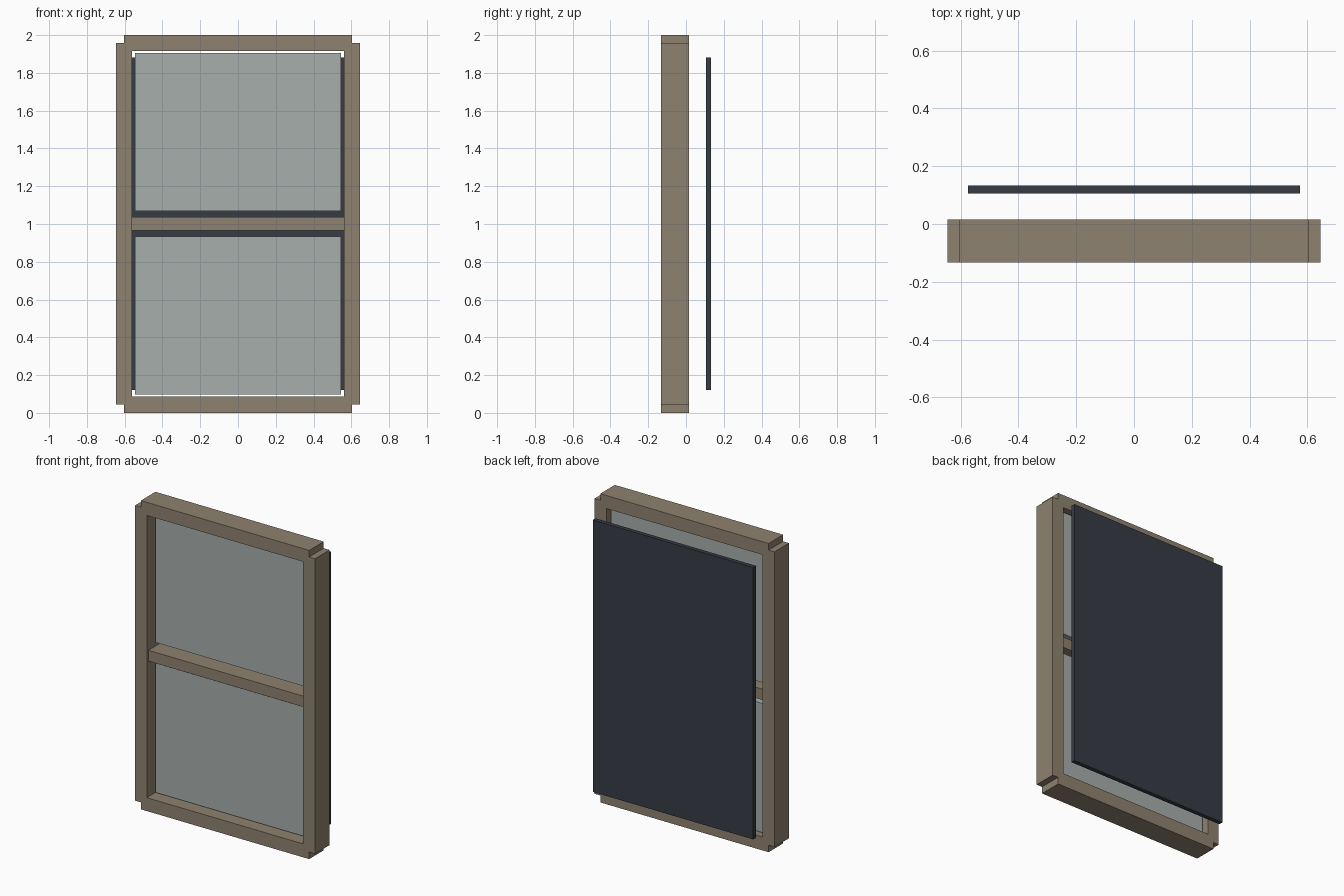
import bpy

if "Cube" in bpy.data.objects:
    bpy.data.objects.remove(bpy.data.objects["Cube"])


def material(name, color):
    m = bpy.data.materials.new(name)
    m.diffuse_color = (*color, 1)
    m.use_nodes = True
    m.node_tree.nodes["Principled BSDF"].inputs["Base Color"].default_value = m.diffuse_color
    return m


def box(name, xs, ys, zs, mat):
    """Box from (min, max) ranges on each axis."""
    bpy.ops.mesh.primitive_cube_add(size=1, location=[sum(r) / 2 for r in (xs, ys, zs)])
    ob = bpy.context.object
    ob.name = name
    ob.scale = [r[1] - r[0] for r in (xs, ys, zs)]
    bpy.ops.object.transform_apply(location=False, rotation=False, scale=True)
    ob.data.materials.append(mat)
    return ob


wood = material("frame_paint", (0.275, 0.225, 0.163))
glass = material("pane_glass", (0.39, 0.43, 0.41))
dark = material("dark_panel", (0.037, 0.045, 0.06))

DEPTH = (-0.133, 0.016)

# Side stiles
for side, sx in (("left", -1), ("right", 1)):
    xs = sorted((sx * 0.56, sx * 0.645))
    box(f"{side}_stile", xs, DEPTH, (0.045, 1.957), wood)

# Top and bottom rails, standing proud of the stiles at the corners
box("bottom_rail", (-0.603, 0.603), DEPTH, (0, 0.087), wood)
box("top_rail", (-0.603, 0.603), DEPTH, (1.915, 2), wood)

# Slightly recessed middle rail
box("middle_rail", (-0.565, 0.565), (-0.118, 0.001), (0.966, 1.036), wood)

# Two floating panes, with a narrow gap to the frame
for name, zs in (("lower_pane", (0.098, 0.935)), ("upper_pane", (1.07, 1.905))):
    box(name, (-0.546, 0.546), (-0.064, -0.014), zs, glass)

# Dark backing panel behind the window
box("backing_panel", (-0.575, 0.575), (0.105, 0.133), (0.12, 1.882), dark)
